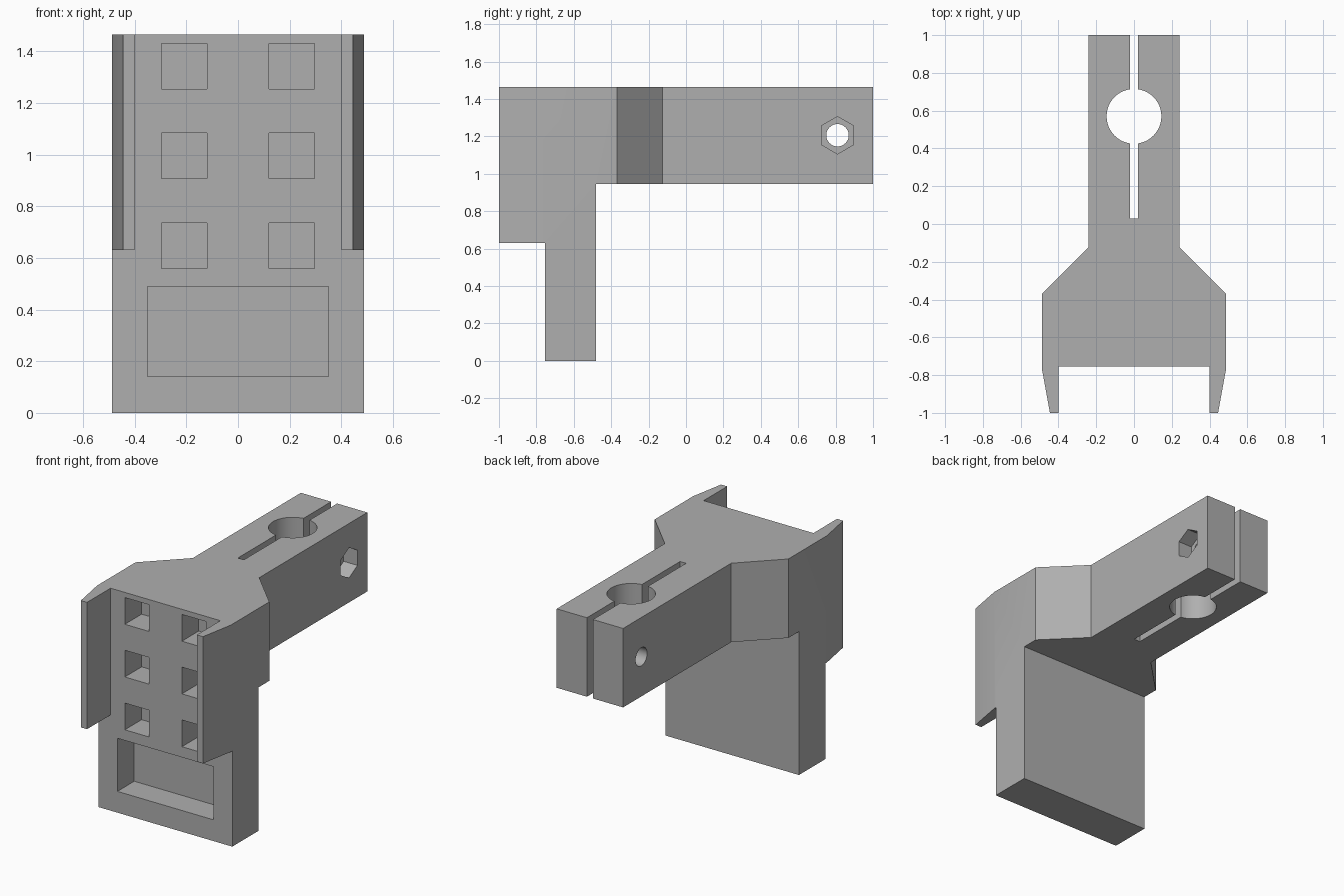
import bpy, bmesh, math
from mathutils import Matrix

cube = bpy.data.objects.get("Cube")
if cube:
    bpy.data.objects.remove(cube, do_unlink=True)

grey = bpy.data.materials.new("plain grey")
grey.use_nodes = True
COLOUR = (0.43, 0.43, 0.43, 1)
grey.diffuse_color = COLOUR
next(n for n in grey.node_tree.nodes if n.type == 'BSDF_PRINCIPLED').inputs["Base Color"].default_value = COLOUR


def make(name, bm):
    bmesh.ops.recalc_face_normals(bm, faces=bm.faces)
    mesh = bpy.data.meshes.new(name)
    bm.to_mesh(mesh)
    bm.free()
    mesh.materials.append(grey)
    ob = bpy.data.objects.new(name, mesh)
    bpy.context.collection.objects.link(ob)
    return ob


def prism(name, points, offset):
    """Extrude a flat outline of 3D points along an offset."""
    bm = bmesh.new()
    face = bm.faces.new([bm.verts.new(p) for p in points])
    ext = bmesh.ops.extrude_face_region(bm, geom=[face])
    bmesh.ops.translate(bm, vec=offset, verts=[v for v in ext["geom"] if isinstance(v, bmesh.types.BMVert)])
    return make(name, bm)


def box(name, x, y, z):
    return prism(name, [(x[0], y[0], z[0]), (x[1], y[0], z[0]),
                        (x[1], y[1], z[0]), (x[0], y[1], z[0])], (0, 0, z[1] - z[0]))


def rod(name, sides, radius, depth, matrix):
    bm = bmesh.new()
    bmesh.ops.create_cone(bm, cap_ends=True, segments=sides, radius1=radius,
                          radius2=radius, depth=depth, matrix=matrix)
    return make(name, bm)


def combine(target, tool, operation='DIFFERENCE'):
    mod = target.modifiers.new("cut", 'BOOLEAN')
    mod.operation, mod.solver, mod.object = operation, 'EXACT', tool
    bpy.context.view_layer.objects.active = target
    bpy.ops.object.modifier_apply(modifier=mod.name)
    bpy.data.objects.remove(tool, do_unlink=True)


# Body: plan outline crossed with the side profile
half = [(0.40, -0.755), (0.40, -1), (0.445, -1), (0.487, -0.77),
        (0.487, -0.37), (0.242, -0.125), (0.242, 1)]
plan = half + [(-x, y) for x, y in reversed(half)]
bracket = prism("clamp_bracket", [(x, y, -0.1) for x, y in plan], (0, 0, 1.7))
side = [(-1.1, 0.63), (-0.755, 0.63), (-0.755, 0), (-0.48, 0), (-0.48, 0.945),
        (1.1, 0.945), (1.1, 1.465), (-1.1, 1.465)]
combine(bracket, prism("side_profile", [(-0.6, y, z) for y, z in side], (1.2, 0, 0)), 'INTERSECT')

# Front pockets
DEPTH = (-0.8, -0.58)
for z in (0.56, 0.908, 1.255):
    for x in (-0.296, 0.12):
        combine(bracket, box("pocket", (x, x + 0.176), DEPTH, (z, z + 0.176)))
combine(bracket, box("wide_pocket", (-0.35, 0.35), DEPTH, (0.14, 0.49)))

# Clamp bore and slit
combine(bracket, rod("bore", 48, 0.145, 2, Matrix.Translation((0, 0.57, 1.2))))
combine(bracket, box("slit", (-0.022, 0.022), (0.03, 1.1), (0.8, 1.6)))

# Bolt hole with a hexagonal nut recess on the left
across = Matrix.Rotation(math.pi / 2, 4, 'Y')
combine(bracket, rod("bolt_hole", 32, 0.06, 1, Matrix.Translation((0, 0.81, 1.206)) @ across))
hexagon = across @ Matrix.Rotation(math.pi / 2, 4, 'Z') @ Matrix.Rotation(math.pi / 2, 4, 'Z')
nut = rod("nut_recess", 6, 0.1, 0.2, Matrix.Translation((0.242, 0.81, 1.206)) @ hexagon)
# Turn the recess so that a corner points up
top = max(v.co.z for v in nut.data.vertices)
if top < 1.3:
    nut.data.transform(Matrix.Translation((0, 0.81, 1.206)) @ Matrix.Rotation(math.pi / 6, 4, 'X')
                       @ Matrix.Translation((0, -0.81, -1.206)))
combine(bracket, nut)

# Shading
bpy.ops.object.select_all(action='DESELECT')
bracket.select_set(True)
bpy.context.view_layer.objects.active = bracket
bpy.ops.object.shade_smooth_by_angle(angle=math.radians(30))
